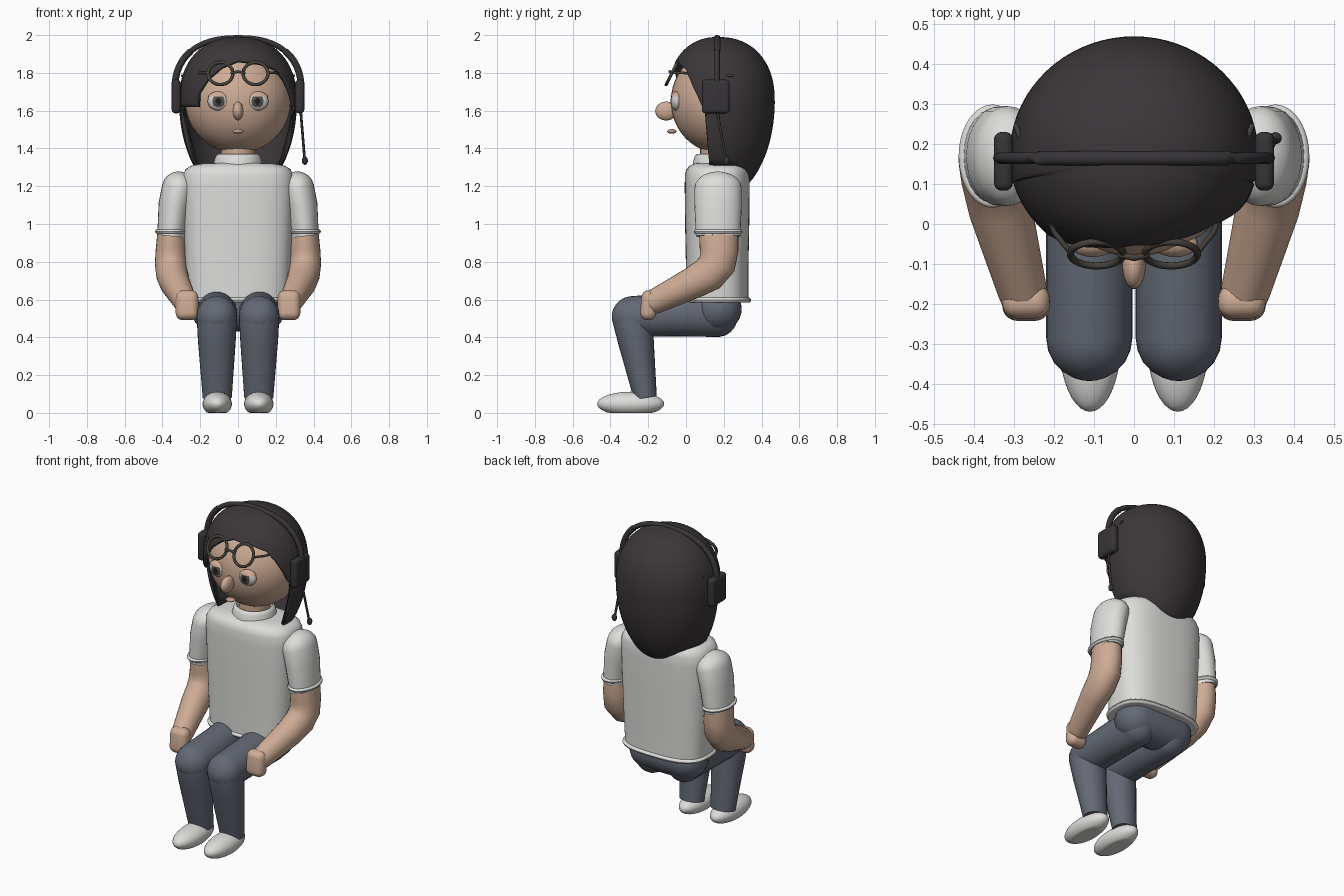
import bpy, bmesh, math
from mathutils import Vector, Matrix

if "Cube" in bpy.data.objects:
    bpy.data.objects.remove(bpy.data.objects["Cube"])


def material(name, rgb):
    m = bpy.data.materials.new(name)
    m.diffuse_color = (*rgb, 1)
    m.use_nodes = True
    m.node_tree.nodes["Principled BSDF"].inputs["Base Color"].default_value = m.diffuse_color
    return m


HAIR = material("dark hair", (0.045, 0.038, 0.042))
SKIN = material("skin", (0.62, 0.41, 0.30))
SHIRT = material("white cloth", (0.72, 0.72, 0.70))
JEANS = material("blue grey denim", (0.125, 0.14, 0.175))
BLACK = material("headset black", (0.038, 0.034, 0.038))
FRAME = material("glasses brown", (0.06, 0.052, 0.042))
EYE = material("eye white", (0.62, 0.61, 0.59))
IRIS = material("iris grey", (0.09, 0.075, 0.065))
PUPIL = material("pupil black", (0.015, 0.013, 0.013))
LIP = material("lip", (0.52, 0.32, 0.25))


def finish(name, bm, *mats):
    me = bpy.data.meshes.new(name)
    bm.to_mesh(me)
    bm.free()
    for m in mats:
        me.materials.append(m)
    ob = bpy.data.objects.new(name, me)
    bpy.context.collection.objects.link(ob)
    bpy.ops.object.select_all(action='DESELECT')
    ob.select_set(True)
    bpy.context.view_layer.objects.active = ob
    bpy.ops.object.shade_smooth_by_angle(angle=math.radians(50))
    return ob


def loft(name, rings, mat, cap=True):
    """Skin closed rings of points."""
    bm = bmesh.new()
    rows = [[bm.verts.new(p) for p in r] for r in rings]
    n = len(rows[0])
    for a, b in zip(rows, rows[1:]):
        for i in range(n):
            bm.faces.new((a[i], a[(i + 1) % n], b[(i + 1) % n], b[i]))
    if cap:
        bm.faces.new(rows[0])
        bm.faces.new(rows[-1])
    bmesh.ops.recalc_face_normals(bm, faces=bm.faces)
    return finish(name, bm, mat)


def tube(name, pts, radii, mat, round_ends=(True, True), n=28):
    """Sweep an ellipse (width, depth) along a path, with optional domed ends."""
    pts = [Vector(p) for p in pts]
    st = []
    for i, p in enumerate(pts):
        t = (pts[min(i + 1, len(pts) - 1)] - pts[max(i - 1, 0)]).normalized()
        st.append((p, t, *radii[i]))

    def dome(s, sign):
        p, t, a, b = s
        h = min(a, b)
        return [(p + t * sign * h * math.sin(k), t, a * math.cos(k), b * math.cos(k))
                for k in (0.3, 0.6, 0.9, 1.2, 1.4, 1.52)]
    if round_ends[0]:
        st = dome(st[0], -1)[::-1] + st
    if round_ends[1]:
        st = st + dome(st[-1], 1)
    rings = []
    for p, t, a, b in st:
        ref = Vector((1, 0, 0)) if abs(t.x) < 0.8 else Vector((0, 1, 0))
        u = (ref - t * ref.dot(t)).normalized()
        v = t.cross(u)
        rings.append([p + u * a * math.cos(k) + v * b * math.sin(k)
                      for k in (2 * math.pi * i / n for i in range(n))])
    return loft(name, rings, mat)


def sphere_bm(c, r, axis_y=False, seg=40, rings=24):
    bm = bmesh.new()
    rot = Matrix.Rotation(math.pi / 2, 4, 'X') if axis_y else Matrix()
    bmesh.ops.create_uvsphere(bm, u_segments=seg, v_segments=rings, radius=1,
                              matrix=Matrix.Translation(c) @ Matrix.Diagonal((*r, 1)) @ rot)
    return bm


def rounded_box(name, c, size, bevel, mat, rot=0):
    bm = bmesh.new()
    bmesh.ops.create_cube(bm, size=1, matrix=Matrix.Translation(c) @ Matrix.Rotation(rot, 4, 'X')
                          @ Matrix.Diagonal((*size, 1)))
    bmesh.ops.bevel(bm, geom=bm.edges[:], offset=bevel, segments=5, profile=0.5, affect='EDGES')
    return finish(name, bm, mat)


def oval(z, rx, ry, yc, e=2.0, n=64):
    """Superellipse ring at height z."""
    f = lambda v: math.copysign(abs(v) ** (2 / e), v)
    return [(rx * f(math.cos(2 * math.pi * i / n)), yc + ry * f(math.sin(2 * math.pi * i / n)), z)
            for i in range(n)]


# Head, nose, mouth, neck
finish("head", sphere_bm((0, .18, 1.65), (.28, .26, .275)), SKIN)
finish("nose", sphere_bm((0, -.105, 1.598), (.029, .058, .05), seg=24, rings=16), SKIN)
finish("mouth", sphere_bm((0, -.075, 1.49), (.03, .025, .012), seg=24, rings=12), LIP)
tube("neck", [(0, .165, 1.28), (0, .165, 1.45)], [(.09, .09)] * 2, SKIN, (False, False))

# Hair shell: a dome whose lower edge height depends on the angle around the head
EDGE = [(-180, 1.19), (-145, 1.20), (-115, 1.30), (-77, 1.31), (-76.5, 1.62), (-43, 1.62),
        (-42.5, 1.69), (-32, 1.77), (-18, 1.83), (0, 1.865), (27, 1.85), (46, 1.82), (56, 1.76),
        (66, 1.68), (75, 1.59), (77, 1.31), (115, 1.30), (145, 1.20), (180, 1.19)]


def edge_height(a):
    for (a0, z0), (a1, z1) in zip(EDGE, EDGE[1:]):
        if a <= a1:
            return z0 + (z1 - z0) * (a - a0) / (a1 - a0)
    return EDGE[-1][1]


def hair_scale(z):
    if z > 1.65:
        return max(0, 1 - ((z - 1.65) / .34) ** 2.25) ** (1 / 2.25)
    return math.sqrt(1 - ((1.65 - z) / .52) ** 2)


angles = sorted(set([a for a, _ in EDGE[1:]] + list(range(-175, 180, 5))))
bm = bmesh.new()
pole = bm.verts.new((0, .17, 1.99))
cols = []
for a in angles:
    low, col = edge_height(a), []
    s, c = math.sin(math.radians(a)), math.cos(math.radians(a))
    for j in range(1, 31):
        z = 1.99 - (1.99 - low) * (j / 30) ** 1.8
        k = hair_scale(z)
        col.append(bm.verts.new((.312 * k * s, .17 - (.272 if c > 0 else .30) * k * c, z)))
    cols.append(col)
for p, q in zip(cols, cols[1:] + cols[:1]):
    bm.faces.new((pole, p[0], q[0]))
    for j in range(29):
        bm.faces.new((p[j], p[j + 1], q[j + 1], q[j]))
bm.normal_update()
hair = finish("hair", bm, HAIR)
mod = hair.modifiers.new("thickness", 'SOLIDIFY')
mod.thickness, mod.offset = .018, -1

# Shirt body, hem, collar
BODY = [(.585, .268, .165), (.75, .278, .165), (1.0, .288, .17), (1.2, .295, .172),
        (1.26, .292, .171), (1.29, .278, .163), (1.308, .25, .146), (1.32, .19, .12), (1.325, .11, .1)]
loft("shirt_body", [oval(z, a, b, .165, 2.8) for z, a, b in BODY], SHIRT)


def band(name, c, rx, ry, r, mat, e=2.0):
    """Ring of round section lying flat."""
    steps = [2 * math.pi * i / 10 for i in range(11)]
    rings = [oval(c[2] + r * math.sin(k), rx + r * math.cos(k), ry + r * math.cos(k), c[1], e)
             for k in steps]
    return loft(name, [[(x + c[0], y, z) for x, y, z in ring] for ring in rings], mat, cap=False)


band("shirt_hem", (0, .165, .597), .268, .166, .014, SHIRT, 2.8)
loft("collar", [oval(z, r, r, .165) for z, r in
                ((1.29, .135), (1.325, .128), (1.35, .122), (1.365, .115), (1.37, .104), (1.35, .095))], SHIRT)

# Pelvis
tube("pelvis", [(-.13, .17, .55), (.13, .17, .55)], [(.125, .12)] * 2, JEANS)

for s, side in ((-1, "left"), (1, "right")):
    # Arms
    tube(side + "_sleeve", [(s * .315, .17, 1.19), (s * .335, .17, 1.1), (s * .354, .17, .935)],
         [(.088, .125), (.086, .125), (.074, .118)], SHIRT, (True, False))
    band(side + "_sleeve_cuff", (s * .354, .17, .96), .073, .117, .012, SHIRT)
    tube(side + "_arm", [(s * .352, .172, 1.0), (s * .354, .175, .86), (s * .355, .165, .79),
                         (s * .35, .12, .735), (s * .335, .04, .69), (s * .28, -.165, .59)],
         [(.07, .105), (.082, .102), (.085, .1), (.084, .095), (.08, .085), (.062, .066)], SKIN)
    rounded_box(side + "_hand", (s * .27, -.197, .57), (.12, .085, .158), .038, SKIN, rot=-.08)
    # Legs
    tube(side + "_thigh", [(s * .112, .17, .53), (s * .112, -.05, .52), (s * .112, -.285, .51)],
         [(.108, .128), (.108, .115), (.108, .108)], JEANS)
    tube(side + "_shin", [(s * .112, -.285, .51), (s * .112, -.265, .38), (s * .11, -.215, .08)],
         [(.107, .108), (.1, .095), (.077, .061)], JEANS, (True, False))
    # Shoe with a flattened sole
    bm = sphere_bm((s * .11, -.293, .048), (.076, .177, .064))
    for v in bm.verts:
        v.co.z = max(v.co.z, 0)
        v.co.x = s * .11 + (v.co.x - s * .11) * 1.02
    finish(side + "_shoe", bm, SHIRT)
    # Eye with iris and pupil rings, plus upper lid
    c = Vector((s * .103, -.05, 1.65))
    bm = sphere_bm(c, (.058, .032, .05), True, 32, 32)
    for f in bm.faces:
        m = f.calc_center_median() - c
        d = math.hypot(m.x, m.z)
        if m.y < 0:
            f.material_index = 2 if d < .017 else 1 if d < .033 else 0
    finish(side + "_eye", bm, EYE, IRIS, PUPIL)
    bm = sphere_bm(c, (.063, .037, .053), False, 32, 32)
    bmesh.ops.delete(bm, geom=[v for v in bm.verts if v.co.z < c.z + .021], context='VERTS')
    finish(side + "_eyelid", bm, SKIN)
    # Glasses rim and temple, pushed up on the forehead
    tilt = Matrix.Translation((s * .093, -.075, 1.797)) @ Matrix.Rotation(math.radians(-27), 4, 'X')
    loop = [2 * math.pi * i / 40 for i in range(41)]
    rim = []
    for k in loop:
        rim.append([tilt @ Vector(((.066 + .009 * math.cos(q)) * math.cos(k), .009 * math.sin(q),
                                   (.066 + .009 * math.cos(q)) * math.sin(k)))
                    for q in (2 * math.pi * i / 10 for i in range(10))])
    loft(side + "_glasses_rim", rim, FRAME, cap=False)
    tube(side + "_glasses_temple", [(s * .16, -.07, 1.80), (s * .2, -.02, 1.80), (s * .295, .245, 1.785)],
         [(.007, .007)] * 3, FRAME, n=10)
    # Headset ear cup
    rounded_box(side + "_ear_cup", (s * .327, .157, 1.675), (.048, .147, .178), .02, BLACK)

tube("glasses_bridge", [(-.032, -.078, 1.80), (0, -.085, 1.807), (.032, -.078, 1.80)],
     [(.008, .008)] * 3, FRAME, n=10)

# Headset band, microphone boom and tip
arc = [math.pi * (i / 48) for i in range(49)]
pw = lambda v: math.copysign(abs(v) ** (2 / 2.4), v)
tube("headset_band", [(.335 * pw(math.cos(k)), .165, 1.70 + .285 * pw(math.sin(k))) for k in arc],
     [(.018, .015)] * 49, BLACK, n=14)
tube("microphone_boom", [(.33, .16, 1.62), (.335, .172, 1.56), (.353, .212, 1.34)],
     [(.007, .007)] * 3, BLACK, n=10)
finish("microphone_tip", sphere_bm((.354, .215, 1.335), (.016, .015, .022), seg=20, rings=12), BLACK)
